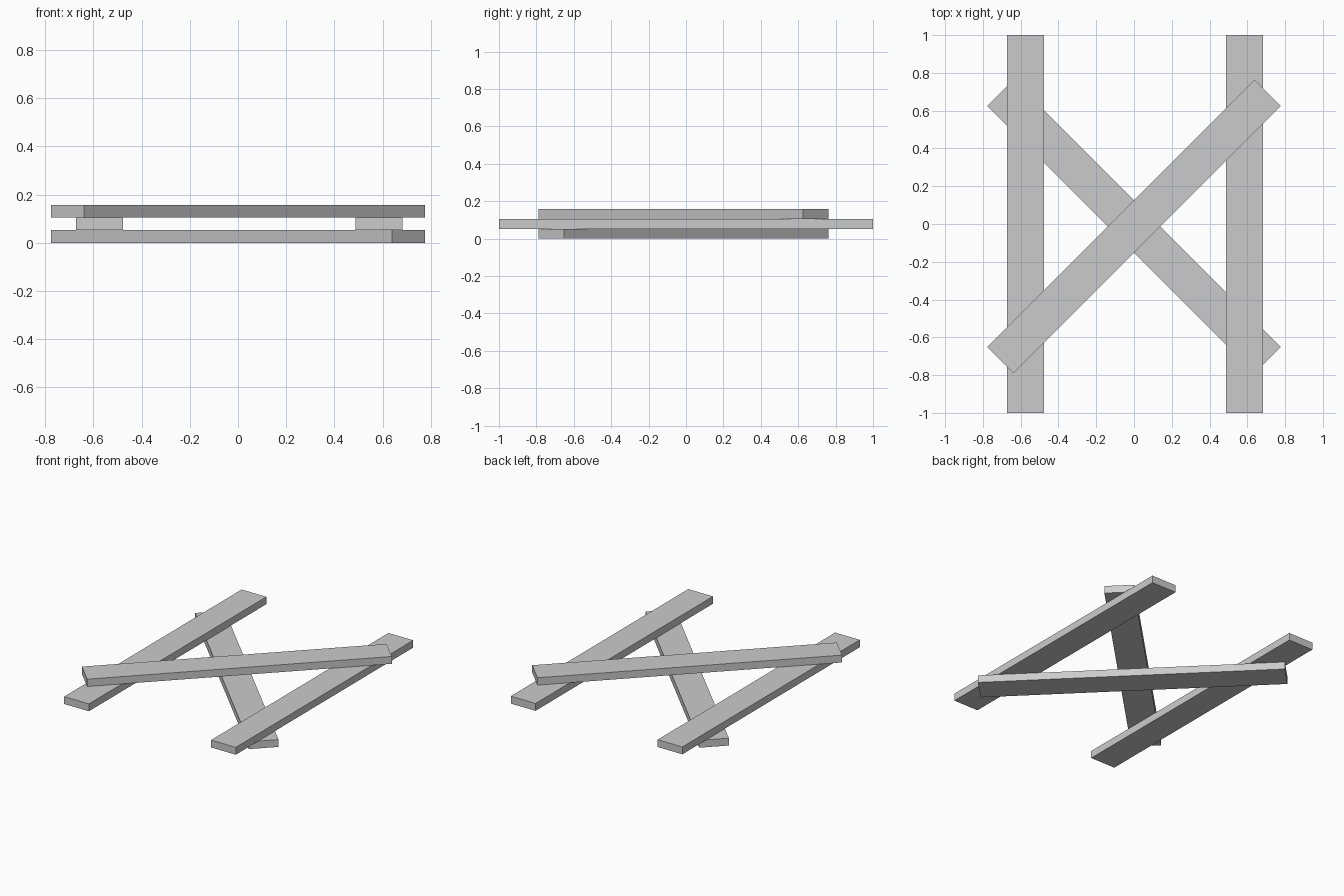
import bpy
from math import radians

cube = bpy.data.objects.get("Cube")
if cube:
    bpy.data.objects.remove(cube, do_unlink=True)

# Single plain grey finish
grey = bpy.data.materials.new("plain_grey")
grey.use_nodes = True
COLOUR = (0.6, 0.6, 0.6, 1)
grey.diffuse_color = COLOUR
grey.node_tree.nodes["Principled BSDF"].inputs["Base Color"].default_value = COLOUR

LENGTH, WIDTH, THICK = 2.0, 0.195, 0.0525


def plank(name, x, y, layer, angle=0):
    """Flat board lying along y, turned about z, in one of the stacked layers."""
    bpy.ops.mesh.primitive_cube_add(size=1)
    ob = bpy.context.object
    ob.name = ob.data.name = name
    ob.scale = (WIDTH, LENGTH, THICK)
    bpy.ops.object.transform_apply(location=False, rotation=False, scale=True)
    ob.location = (x, y, (layer + 0.5) * THICK)
    ob.rotation_euler.z = radians(angle)
    ob.data.materials.append(grey)
    return ob


# Crossed boards above and below the two parallel rails
plank("bottom_diagonal_plank", 0, -0.013, 0, 45)
plank("right_plank", -0.574, 0, 1)
plank("left_plank", 0.585, 0, 1)
plank("top_diagonal_plank", 0, -0.013, 2, -45)
